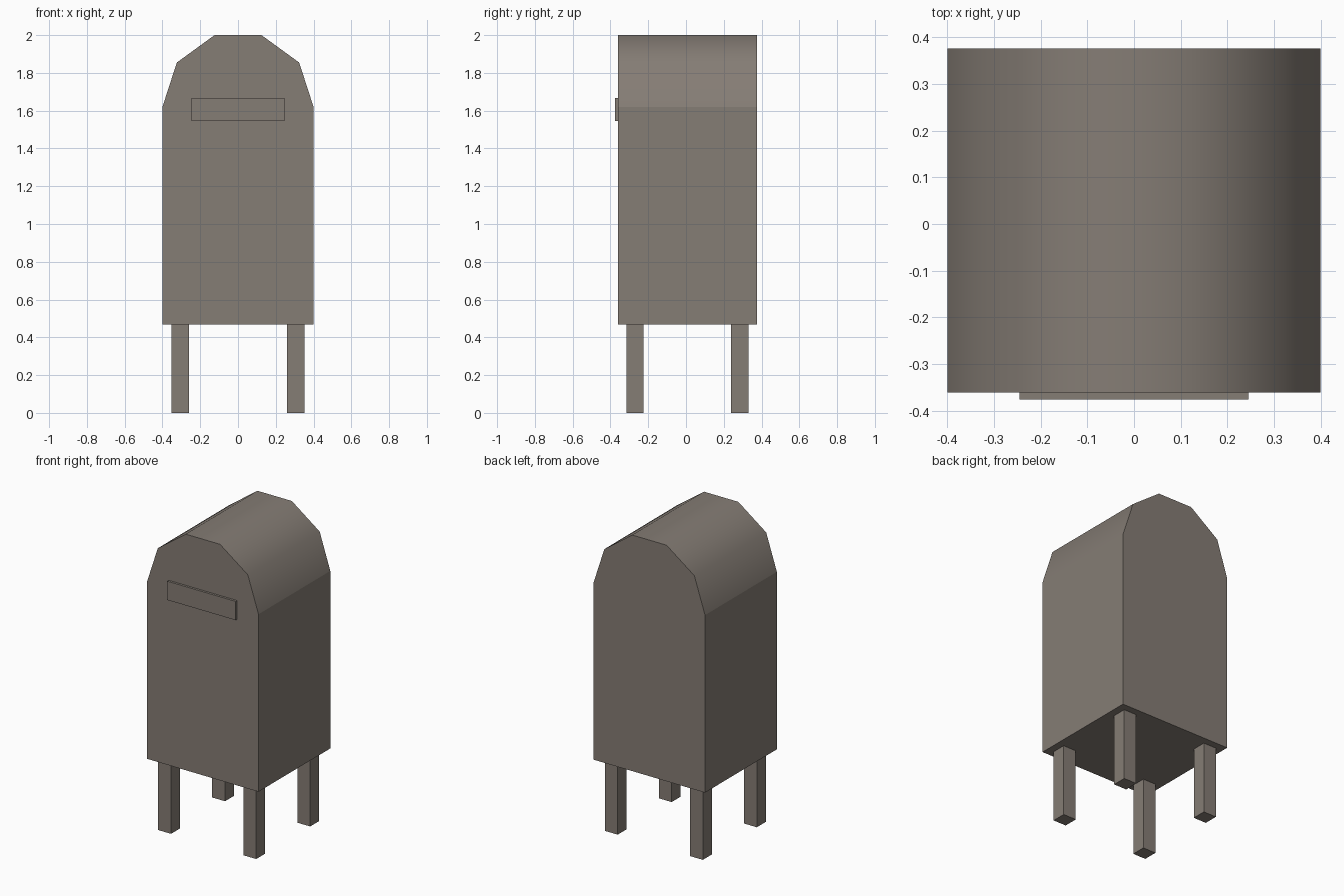
import bpy, bmesh, math

if "Cube" in bpy.data.objects:
    bpy.data.objects.remove(bpy.data.objects["Cube"])

grey = bpy.data.materials.new("warm_grey")
grey.diffuse_color = (0.235, 0.205, 0.178, 1)
grey.use_nodes = True
grey.node_tree.nodes["Principled BSDF"].inputs["Base Color"].default_value = grey.diffuse_color


def finish(name, bm):
    bmesh.ops.recalc_face_normals(bm, faces=bm.faces)
    mesh = bpy.data.meshes.new(name)
    bm.to_mesh(mesh)
    bm.free()
    mesh.materials.append(grey)
    obj = bpy.data.objects.new(name, mesh)
    bpy.context.collection.objects.link(obj)
    return obj


def box(name, lo, hi):
    bm = bmesh.new()
    bmesh.ops.create_cube(bm, size=1)
    for v in bm.verts:
        v.co = [lo[i] if v.co[i] < 0 else hi[i] for i in range(3)]
    return finish(name, bm)


# Body: straight sides under a five-sided arch, extruded front to back
BOTTOM, SPRING, R = 0.467, 1.62, 0.4
FRONT, BACK = -0.361, 0.376
profile = [(-R, BOTTOM), (R, BOTTOM)]
profile += [(R * math.cos(math.radians(36 * i)),
             SPRING + R * math.sin(math.radians(36 * i))) for i in range(6)]
bm = bmesh.new()
face = bm.faces.new([bm.verts.new((x, FRONT, z)) for x, z in profile])
ext = bmesh.ops.extrude_face_region(bm, geom=[face], use_keep_orig=True)
for v in ext["geom"]:
    if isinstance(v, bmesh.types.BMVert):
        v.co.y = BACK
bm.normal_update()

# Smooth arch, with a crease where it meets the flat sides and ends
for f in bm.faces:
    f.smooth = f.calc_center_median().z > SPRING and abs(f.normal.y) < 0.5
for e in bm.edges:
    e.smooth = all(f.smooth for f in e.link_faces)
finish("mailbox_body", bm)

# Mail slot flap on the front
box("slot_flap", (-0.246, -0.376, 1.546), (0.246, FRONT, 1.668))

# Four square legs
for side, x in (("left", -0.306), ("right", 0.306)):
    for end, y in (("front", -0.27), ("back", 0.284)):
        box(f"{end}_{side}_leg", (x - 0.046, y - 0.046, 0),
            (x + 0.046, y + 0.046, BOTTOM))
